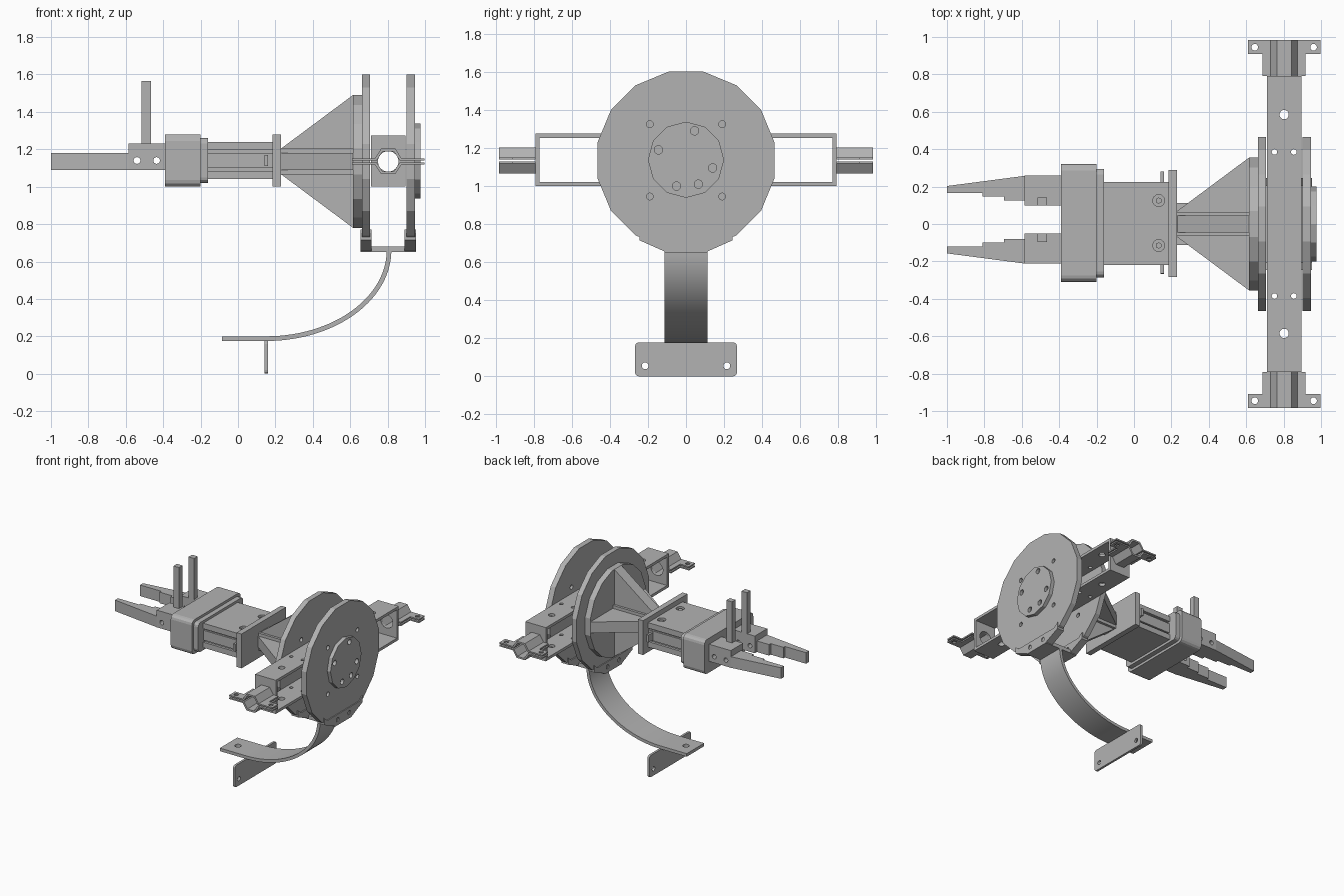
import bpy, bmesh, math
from mathutils import Vector, Matrix

old = bpy.data.objects.get("Cube")
if old:
    bpy.data.objects.remove(old, do_unlink=True)

GREY = 0.45
mat = bpy.data.materials.new("machined_grey")
mat.use_nodes = True
mat.diffuse_color = (GREY, GREY, GREY, 1)
mat.node_tree.nodes["Principled BSDF"].inputs["Base Color"].default_value = (GREY, GREY, GREY, 1)

AXIS_Z = 1.135   # height of the main axis
BAR_X = 0.803    # centre line of the crossbar


def place(axis, a, b, d):
    return {"x": Vector((d, a, b)), "y": Vector((a, d, b)), "z": Vector((a, b, d))}[axis]


def prism(name, pts, axis, lo, hi, bevel=0):
    """Extrude a flat outline along an axis."""
    bm = bmesh.new()
    face = bm.faces.new([bm.verts.new(place(axis, a, b, lo)) for a, b in pts])
    ext = bmesh.ops.extrude_face_region(bm, geom=[face])
    moved = [v for v in ext["geom"] if isinstance(v, bmesh.types.BMVert)]
    bmesh.ops.translate(bm, verts=moved, vec=place(axis, 0, 0, hi - lo))
    if bevel:
        axis_dir = place(axis, 0, 0, 1)
        edges = [e for e in bm.edges
                 if abs((e.verts[0].co - e.verts[1].co).normalized().dot(axis_dir)) > 0.99]
        bmesh.ops.bevel(bm, geom=edges, offset=bevel, segments=3, profile=0.5, affect="EDGES")
    bmesh.ops.recalc_face_normals(bm, faces=bm.faces)
    mesh = bpy.data.meshes.new(name)
    bm.to_mesh(mesh)
    bm.free()
    mesh.materials.append(mat)
    ob = bpy.data.objects.new(name, mesh)
    bpy.context.collection.objects.link(ob)
    return ob


def box(name, x, y, z, axis="z", bevel=0):
    span = {"x": (y, z, x), "y": (x, z, y), "z": (x, y, z)}[axis]
    (a0, a1), (b0, b1), (lo, hi) = span
    return prism(name, [(a0, b0), (a1, b0), (a1, b1), (a0, b1)], axis, lo, hi, bevel)


def ring(r, n, a=0, b=0, phase=0.5):
    return [(a + r * math.cos(2 * math.pi * (i + phase) / n),
             b + r * math.sin(2 * math.pi * (i + phase) / n)) for i in range(n)]


def drill(ob, axis, lo, hi, r, spots, n=14):
    """Cut round holes through a part, then discard the cutters."""
    for a, b in spots:
        cutter = prism("hole_cutter", ring(r, n, a, b), axis, lo, hi)
        mod = ob.modifiers.new("hole", "BOOLEAN")
        mod.operation, mod.solver, mod.object = "DIFFERENCE", "EXACT", cutter
        bpy.context.view_layer.update()
        new = bpy.data.meshes.new_from_object(ob.evaluated_get(bpy.context.evaluated_depsgraph_get()))
        ob.modifiers.clear()
        ob.data = new
        bpy.data.objects.remove(cutter, do_unlink=True)
    return ob


# Two large discs and the hub cap
disc_holes = [(s * 0.19, AXIS_Z + t * 0.19) for s in (-1, 1) for t in (-1, 1)]
for label, lo, hi in (("inner_disc", 0.662, 0.705), ("outer_disc", 0.9, 0.945)):
    drill(prism(label, ring(0.475, 16, 0, AXIS_Z), "x", lo, hi), "x", lo - 0.1, hi + 0.1, 0.018, disc_holes)
hub = prism("hub_cap", ring(0.2, 12, 0, AXIS_Z + 0.003, 0), "x", 0.94, 0.975)
drill(hub, "x", 0.95, 1.1, 0.022,
      [(-0.145, 1.19), (0.045, 1.29), (0.14, 1.095), (0.065, 1.01), (-0.05, 1.0)])

# Flange, core and four tapered ribs behind the inner disc
prism("rib_flange", ring(0.362, 16, 0, AXIS_Z), "x", 0.615, 0.665)
box("rib_core", (0.225, 0.62), (-0.065, 0.065), (1.065, 1.205), "x")
for i in range(4):
    rib = prism("tapered_rib", [(0.225, 0), (0.225, 0.065), (0.615, 0.355), (0.62, 0)], "y", -0.045, 0.045)
    rib.data.transform(Matrix.Translation((0, 0, AXIS_Z)) @ Matrix.Rotation(i * math.pi / 2, 4, "X"))

# Neck plate and rectangular body
box("neck_plate", (0.185, 0.23), (-0.283, 0.29), (1.0, 1.28))
box("body_core", (-0.17, 0.19), (-0.2, 0.205), (1.06, 1.22))
body_top = box("body_top", (-0.17, 0.19), (-0.22, 0.225), (1.195, 1.24))
drill(body_top, "z", 1.215, 1.3, 0.032, [(0.132, -0.115), (0.132, 0.125)])
for y in (-0.115, 0.125):
    prism("body_screw", ring(0.017, 6, 0.132, y), "z", 1.2, 1.232)
box("body_bottom", (-0.17, 0.19), (-0.22, 0.225), (1.04, 1.085))
box("body_rail", (-0.17, 0.19), (-0.215, 0.22), (1.1, 1.18))
box("side_tab", (0.142, 0.16), (-0.265, 0.28), (1.11, 1.17))

# Collar in front of the fingers
box("collar", (-0.39, -0.2), (-0.31, 0.32), (1.0, 1.28), "x", 0.035)
box("collar_step", (-0.205, -0.16), (-0.285, 0.295), (1.02, 1.26), "x", 0.03)

# Pair of stepped fingers with upright posts, mirrored about their own centre line
MID = 0.023
for side, s in (("left", 1), ("right", -1)):
    def ys(a, b):
        return tuple(sorted((MID + s * a, MID + s * b)))
    base = box(side + "_finger_base", (-0.585, -0.38), ys(0.075, 0.235), (1.09, 1.23))
    drill(base, "y", -0.5, 0.5, 0.018, [(-0.54, 1.14), (-0.435, 1.14)])
    tip = [(-0.58, 0.235), (-1, 0.18), (-1, 0.142), (-0.81, 0.142), (-0.81, 0.123),
           (-0.695, 0.123), (-0.695, 0.102), (-0.58, 0.102)]
    prism(side + "_finger_tip", [(x, MID + s * y) for x, y in tip], "z", 1.09, 1.18)
    box(side + "_finger_post", (-0.515, -0.465), ys(0.075, 0.12), (1.2, 1.565))

# Crossbar channel: top and bottom plates with holed end walls
plate_holes = [(BAR_X + dx, s * 0.385) for s in (-1, 1) for dx in (-0.052, 0.052)]
for label, lo in (("crossbar_top", 1.253), ("crossbar_bottom", 1.0)):
    bar = box(label, (0.71, 0.896), (-0.792, 0.792), (lo, lo + 0.022))
    drill(bar, "z", 0.9, 1.4, 0.015, plate_holes)
    drill(bar, "z", 0.9, 1.4, 0.025, [(BAR_X, -0.585), (BAR_X, 0.585)])
for side, s in (("left", 1), ("right", -1)):
    lo, hi = sorted((s * 0.77, s * 0.792))
    wall = box(side + "_crossbar_end", (0.71, 0.896), (lo, hi), (1.01, 1.265))
    drill(wall, "y", lo - 0.1, hi + 0.1, 0.055, [(BAR_X, AXIS_Z)], 20)

    # Split hexagonal clamp: two half shells with flanges
    for label, t in (("upper", 1), ("lower", -1)):
        def half(a):
            return AXIS_Z + t * a
        shell = [(-0.115, 0.005), (-0.115, 0.016), (-0.072, 0.016), (-0.038, 0.068), (0.038, 0.068),
                 (0.072, 0.016), (0.115, 0.016), (0.115, 0.005), (0.062, 0.005), (0.03, 0.054),
                 (-0.03, 0.054), (-0.062, 0.005)]
        lo, hi = sorted((s * 0.79, s * 0.983))
        prism(side + "_clamp_" + label, [(BAR_X + a, half(b)) for a, b in shell], "y", lo, hi)
        z0, z1 = sorted((half(0.005), half(0.016)))
        for d in (-1, 1):
            x0, x1 = sorted((BAR_X + d * 0.1, BAR_X + d * 0.194))
            lo, hi = sorted((s * 0.908, s * 0.983))
            ear = box(side + "_clamp_ear_" + label, (x0, x1), (lo, hi), (z0, z1))
            drill(ear, "z", z0 - 0.1, z1 + 0.1, 0.018, [(BAR_X + d * 0.157, s * 0.945)])

# Saddle bracket under the discs
saddle = [(-0.245, 0.77), (-0.205, 0.738), (0.205, 0.738), (0.245, 0.77), (0.245, 0.715),
          (0.11, 0.655), (-0.11, 0.655), (-0.245, 0.715)]
for lo, hi in ((0.655, 0.715), (0.89, 0.952)):
    drill(prism("saddle_cheek", saddle, "x", lo, hi), "x", lo - 0.1, hi + 0.1, 0.018,
          [(-0.075, 0.695), (0.075, 0.695)])
box("saddle_base", (0.655, 0.952), (-0.112, 0.112), (0.65, 0.68))

# Curved leg strip ending in a flat toe
N = 28
angles = [math.pi / 2 * i / N for i in range(N + 1)]
outer = [(0.15 + 0.67 * math.cos(a), 0.66 - 0.485 * math.sin(a)) for a in angles]
inner = [(0.15 + 0.645 * math.cos(a), 0.66 - 0.46 * math.sin(a)) for a in angles]
leg = prism("curved_leg", outer + [(-0.085, 0.175), (-0.085, 0.2)] + inner[::-1], "y", -0.112, 0.112)
drill(leg, "z", 0.1, 0.3, 0.025, [(0.0, 0.0)])

# Foot plate
foot = box("foot_plate", (0.142, 0.16), (-0.268, 0.268), (0, 0.178), "x", 0.02)
drill(foot, "x", 0, 0.3, 0.018, [(-0.215, 0.055), (0.215, 0.055)])

# Smooth only the curved strip
bpy.ops.object.select_all(action="DESELECT")
leg.select_set(True)
bpy.context.view_layer.objects.active = leg
bpy.ops.object.shade_smooth_by_angle(angle=math.radians(30))
